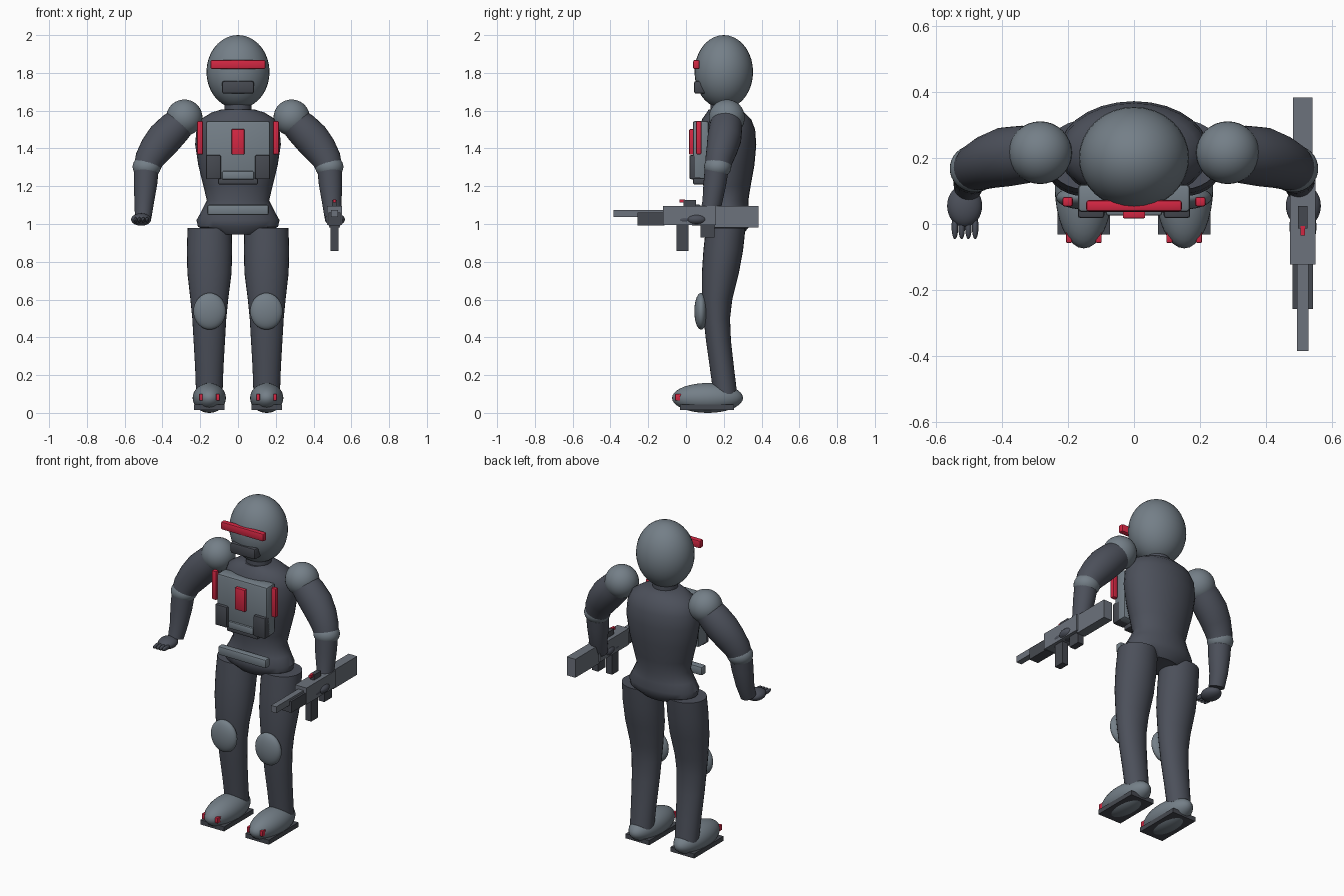
import bpy, bmesh, math
from mathutils import Vector


def material(name, rgb):
    m = bpy.data.materials.new(name)
    m.diffuse_color = (*rgb, 1)
    return m


SUIT = material("dark suit", (0.072, 0.08, 0.103))
ARMOR = material("slate armor", (0.175, 0.212, 0.245))
RED = material("red trim", (0.65, 0.02, 0.055))
METAL = material("gun metal", (0.15, 0.168, 0.2))
BLACK = material("charcoal", (0.06, 0.066, 0.08))


def finish(name, bm, mat, smooth):
    bmesh.ops.recalc_face_normals(bm, faces=bm.faces[:])
    me = bpy.data.meshes.new(name)
    bm.to_mesh(me)
    bm.free()
    me.materials.append(mat)
    ob = bpy.data.objects.new(name, me)
    bpy.context.collection.objects.link(ob)
    if smooth:
        bpy.ops.object.select_all(action='DESELECT')
        ob.select_set(True)
        bpy.context.view_layer.objects.active = ob
        bpy.ops.object.shade_smooth_by_angle(angle=math.radians(40))
    return ob


def ellipsoid(name, mat, center, radii):
    bm = bmesh.new()
    bmesh.ops.create_uvsphere(bm, u_segments=32, v_segments=18, radius=1)
    for v in bm.verts:
        v.co = Vector(center) + Vector(a * r for a, r in zip(v.co, radii))
    return finish(name, bm, mat, True)


def box(name, mat, x, y, z, bevel=0.0):
    """Box from (min, max) ranges on each axis."""
    bm = bmesh.new()
    bmesh.ops.create_cube(bm, size=1)
    for v in bm.verts:
        v.co = [(r[0] + r[1]) / 2 + c * (r[1] - r[0])
                for c, r in zip(v.co, (x, y, z))]
    if bevel:
        bmesh.ops.bevel(bm, geom=bm.edges[:], offset=bevel, segments=2,
                        profile=0.5, affect='EDGES')
    return finish(name, bm, mat, bevel > 0)


def around(c, h):
    return (c - h, c + h)


def loft(name, mat, rings, level=False, n=28):
    """Skin elliptical rings (x, y, z, ru, rv), level or square to the path."""
    bm = bmesh.new()
    pts = [Vector(r[:3]) for r in rings]
    loops = []
    for i, r in enumerate(rings):
        t = (pts[min(i + 1, len(pts) - 1)] - pts[max(i - 1, 0)]).normalized()
        if level:
            t = Vector((0, 0, 1))
        u = Vector((0, 1, 0)).cross(t).normalized()
        w = t.cross(u)
        loops.append([bm.verts.new(pts[i] + u * r[3] * math.cos(a) + w * r[4] * math.sin(a))
                      for a in (2 * math.pi * k / n for k in range(n))])
    for a, b in zip(loops, loops[1:]):
        for k in range(n):
            bm.faces.new((a[k], a[(k + 1) % n], b[(k + 1) % n], b[k]))
    bm.faces.new(loops[0])
    bm.faces.new(loops[-1])
    return finish(name, bm, mat, True)


# Head, visor and mouthpiece
ellipsoid("helmet", ARMOR, (0, 0.2, 1.805), (0.167, 0.155, 0.195))
box("visor", RED, (-0.145, 0.145), (0.038, 0.072), (1.82, 1.868), 0.008)
box("mouthpiece", BLACK, (-0.085, 0.085), (0.042, 0.11), (1.69, 1.757), 0.012)
loft("neck", SUIT, [(0, 0.2, 1.56, 0.072, 0.07), (0, 0.2, 1.66, 0.072, 0.07)], True)

# Torso and hips
loft("torso", SUIT, [
    (0, 0.21, 0.945, 0.13, 0.09), (0, 0.21, 0.985, 0.212, 0.125),
    (0, 0.21, 1.02, 0.22, 0.13), (0, 0.212, 1.07, 0.192, 0.122),
    (0, 0.215, 1.125, 0.165, 0.115), (0, 0.217, 1.2, 0.183, 0.125),
    (0, 0.219, 1.31, 0.21, 0.143), (0, 0.22, 1.42, 0.227, 0.152),
    (0, 0.22, 1.5, 0.22, 0.146), (0, 0.215, 1.555, 0.197, 0.13),
    (0, 0.21, 1.59, 0.14, 0.10), (0, 0.2, 1.607, 0.085, 0.08)], True)

# Chest armor and belt
box("chest_plate", ARMOR, (-0.17, 0.17), (0.036, 0.12), (1.238, 1.545), 0.012)
box("chest_light", RED, (-0.034, 0.034), (0.017, 0.045), (1.368, 1.502), 0.004)
box("belly_plate", BLACK, (-0.105, 0.105), (0.038, 0.12), (1.21, 1.242), 0.006)
box("belly_band", ARMOR, (-0.085, 0.085), (0.025, 0.06), (1.235, 1.28), 0.008)
box("belt_bar", ARMOR, (-0.163, 0.163), (0.035, 0.08), (1.048, 1.102), 0.01)

for s, side in ((-1, "left"), (1, "right")):
    box(side + "_pouch", BLACK, around(s * 0.13, 0.04), (0.018, 0.08), (1.237, 1.365), 0.008)
    box(side + "_chest_strip", RED, around(s * 0.201, 0.016), (0.053, 0.082), (1.368, 1.545), 0.007)

    # Arm
    ellipsoid(side + "_shoulder", ARMOR, (s * 0.284, 0.216, 1.563), (0.096, 0.095, 0.096))
    loft(side + "_upper_arm", SUIT, [
        (s * 0.285, 0.215, 1.555, 0.078, 0.08), (s * 0.335, 0.21, 1.508, 0.09, 0.088),
        (s * 0.39, 0.203, 1.452, 0.094, 0.09), (s * 0.435, 0.19, 1.395, 0.088, 0.082),
        (s * 0.47, 0.175, 1.34, 0.077, 0.073), (s * 0.484, 0.167, 1.295, 0.069, 0.067)])
    ellipsoid(side + "_elbow", ARMOR, (s * 0.483, 0.168, 1.303), (0.075, 0.072, 0.062))
    loft(side + "_forearm", SUIT, [
        (s * 0.484, 0.165, 1.31, 0.066, 0.064), (s * 0.49, 0.152, 1.21, 0.062, 0.06),
        (s * 0.497, 0.138, 1.11, 0.051, 0.052), (s * 0.502, 0.115, 1.035, 0.044, 0.045)])

    # Hand with four fingers
    ellipsoid(side + "_hand", SUIT, (s * 0.513, 0.055, 1.024), (0.053, 0.064, 0.033))
    for k in range(4):
        ellipsoid(f"{side}_finger_{k + 1}", SUIT,
                  (s * (0.481 + 0.0205 * k), -0.008, 1.022), (0.010, 0.038, 0.014))

    # Leg and knee pad
    loft(side + "_leg", SUIT, [
        (s * 0.15, 0.21, 0.98, 0.117, 0.105), (s * 0.151, 0.197, 0.86, 0.12, 0.105),
        (s * 0.151, 0.182, 0.74, 0.117, 0.098), (s * 0.152, 0.165, 0.6, 0.1, 0.08),
        (s * 0.152, 0.163, 0.5, 0.09, 0.07), (s * 0.152, 0.172, 0.38, 0.083, 0.066),
        (s * 0.152, 0.19, 0.24, 0.075, 0.064), (s * 0.152, 0.208, 0.1, 0.07, 0.063)], True)
    ellipsoid(side + "_knee_pad", ARMOR, (s * 0.15, 0.08, 0.538), (0.086, 0.036, 0.097))

    # Boot with sole and toe studs
    ellipsoid(side + "_boot", ARMOR, (s * 0.152, 0.114, 0.079), (0.088, 0.188, 0.079))
    box(side + "_sole", BLACK, around(s * 0.152, 0.08), (-0.032, 0.253), (0.016, 0.044))
    for k in (-1, 1):
        box(f"{side}_toe_stud_{'inner' if k * s < 0 else 'outer'}", RED,
            around(s * 0.152 + k * 0.045, 0.009), (-0.057, -0.02), (0.066, 0.1), 0.003)

# Rifle
G = 0.511
box("rifle_body", METAL, around(G, 0.039), (-0.122, 0.16), (0.995, 1.095))
box("rifle_stock", METAL, around(G, 0.029), (0.15, 0.383), (0.982, 1.095))
box("rifle_handguard", BLACK, around(G, 0.031), (-0.258, -0.115), (0.993, 1.062))
box("rifle_barrel", METAL, around(G, 0.018), (-0.385, -0.11), (1.036, 1.075))
box("rifle_magazine", BLACK, around(G, 0.02), (-0.05, 0.014), (0.857, 1.0))
box("rifle_grip", BLACK, around(G, 0.02), (0.077, 0.15), (0.928, 1.0))
box("rifle_sight", BLACK, around(G, 0.014), (-0.014, 0.054), (1.09, 1.127))
box("sight_lens", RED, around(G, 0.007), (-0.035, -0.006), (1.113, 1.13))
